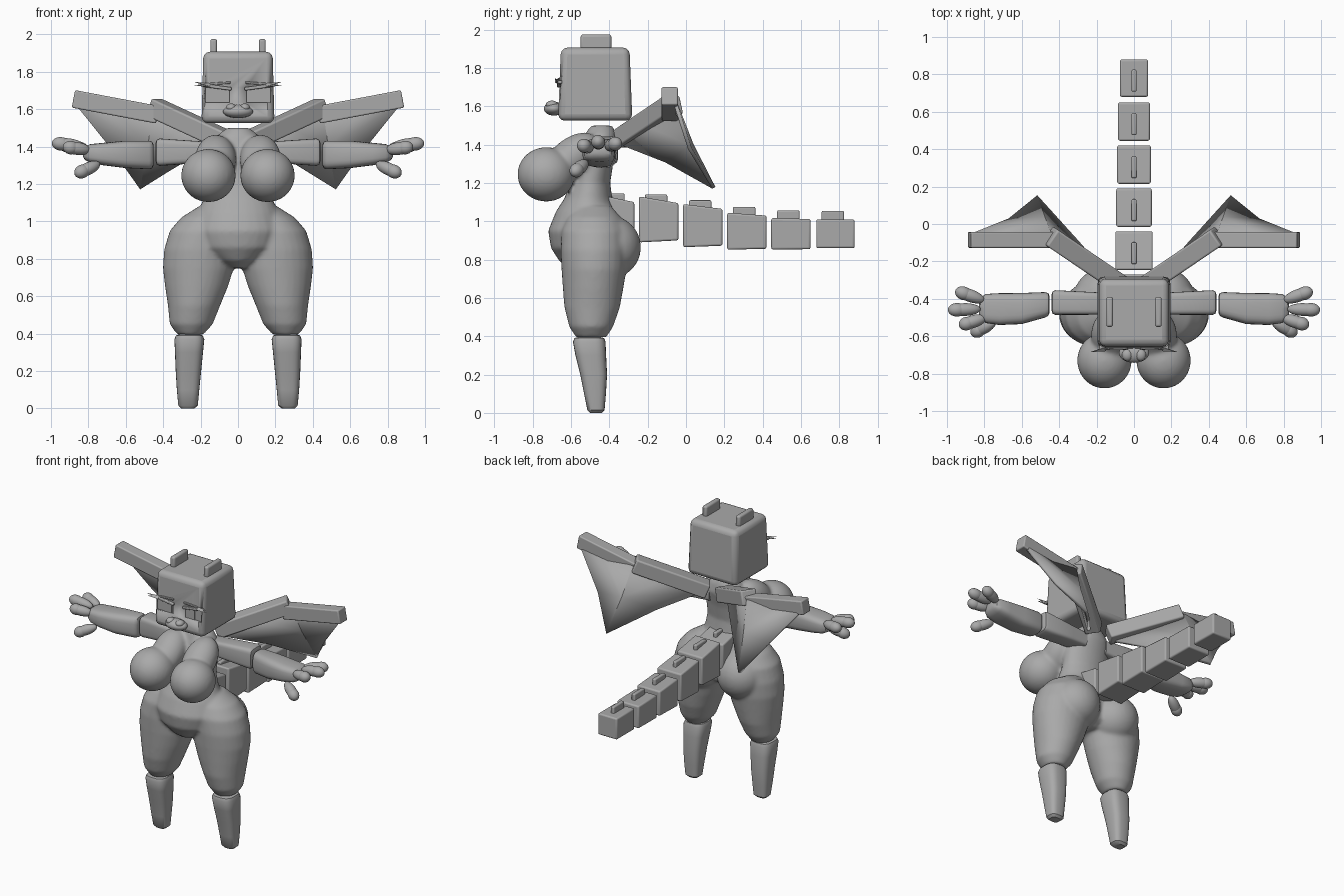
import bpy, bmesh, math
from mathutils import Vector, Matrix

cube = bpy.data.objects.get("Cube")
if cube:
    bpy.data.objects.remove(cube)

grey = bpy.data.materials.new("plain grey")
grey.use_nodes = True
COLOUR = (0.4, 0.4, 0.4, 1)
grey.diffuse_color = COLOUR
grey.node_tree.nodes["Principled BSDF"].inputs["Base Color"].default_value = COLOUR


def finish(name, bm, bevel=0, mirror=False, angle=40):
    """Turn a bmesh into a named, shaded object."""
    bmesh.ops.recalc_face_normals(bm, faces=bm.faces[:])
    mesh = bpy.data.meshes.new(name)
    bm.to_mesh(mesh)
    bm.free()
    mesh.materials.append(grey)
    ob = bpy.data.objects.new(name, mesh)
    bpy.context.collection.objects.link(ob)
    bpy.ops.object.select_all(action='DESELECT')
    bpy.context.view_layer.objects.active = ob
    ob.select_set(True)
    bpy.ops.object.shade_smooth_by_angle(angle=math.radians(angle))
    if bevel:
        mod = ob.modifiers.new("Bevel", 'BEVEL')
        mod.width, mod.segments = bevel, 3
    if mirror:
        ob.modifiers.new("Mirror", 'MIRROR').use_mirror_merge = False
    return ob


def add_box(bm, lo, hi):
    lo, hi = Vector(lo), Vector(hi)
    m = Matrix.Translation((lo + hi) / 2) @ Matrix.Diagonal((*(hi - lo), 1))
    return bmesh.ops.create_cube(bm, size=1, matrix=m)["verts"]


def box(name, lo, hi, **kw):
    bm = bmesh.new()
    add_box(bm, lo, hi)
    return finish(name, bm, **kw)


def beam(name, p, q, w, h, **kw):
    """Square bar from p to q."""
    p, q = Vector(p), Vector(q)
    m = Matrix.Translation((p + q) / 2) @ (q - p).to_track_quat('X', 'Z').to_matrix().to_4x4()
    bm = bmesh.new()
    bmesh.ops.create_cube(bm, size=1, matrix=m @ Matrix.Diagonal(((q - p).length, w, h, 1)))
    return finish(name, bm, **kw)


def add_ball(bm, c, r, rot=None):
    m = Matrix.Translation(c) @ (rot or Matrix()) @ Matrix.Diagonal((*r, 1))
    bmesh.ops.create_uvsphere(bm, u_segments=32, v_segments=20, radius=1, matrix=m)


def add_loft(bm, rings, power=2.0, axis='z', side=1, n=28):
    """Skin rings of (position, centre a, radius a, centre b, radius b)."""
    loops = []
    for t, a, ra, b, rb in rings:
        loop = []
        for i in range(n):
            c, s = math.cos(math.tau * i / n), math.sin(math.tau * i / n)
            u = a + ra * math.copysign(abs(c) ** (2 / power), c)
            v = b + rb * math.copysign(abs(s) ** (2 / power), s)
            loop.append(bm.verts.new((u * side, v, t) if axis == 'z' else (t, u, v)))
        loops.append(loop)
    for l0, l1 in zip(loops, loops[1:]):
        for i in range(n):
            bm.faces.new((l0[i], l0[i - 1], l1[i - 1], l1[i]))
    bm.faces.new(loops[0])
    bm.faces.new(loops[-1])


# Body: torso, thighs, hips and chest fused into one smooth skin
bm = bmesh.new()
add_loft(bm, [(.75, 0, .05, -.50, .10), (.79, 0, .13, -.50, .16), (.86, 0, .22, -.515, .19),
              (.95, 0, .25, -.52, .20), (1.05, 0, .215, -.52, .16), (1.12, 0, .185, -.51, .125),
              (1.2, 0, .165, -.50, .105), (1.3, 0, .165, -.48, .10), (1.4, 0, .15, -.45, .095),
              (1.46, 0, .11, -.445, .08), (1.5, 0, .06, -.44, .055)])
for s in (-1, 1):
    add_loft(bm, [(.395, .255, .07, -.495, .08), (.45, .25, .115, -.495, .115),
                  (.55, .235, .14, -.49, .145), (.65, .222, .168, -.485, .158),
                  (.75, .212, .19, -.48, .17), (.85, .207, .188, -.48, .175),
                  (.95, .19, .175, -.48, .17), (1.02, .165, .14, -.48, .14),
                  (1.08, .13, .08, -.48, .09)], side=s)
    add_ball(bm, (s * .16, -.40, .865), (.165, .165, .165))
    add_ball(bm, (s * .158, -.73, 1.245), (.146, .15, .142))
    tilt = Matrix.Rotation(math.radians(40), 4, 'X')
    add_ball(bm, (s * .12, -.60, 1.33), (.11, .17, .10), tilt)
body = finish("body", bm, angle=180)
remesh = body.modifiers.new("Remesh", 'REMESH')
remesh.mode, remesh.voxel_size, remesh.use_smooth_shade = 'VOXEL', 0.011, True
relax = body.modifiers.new("Smooth", 'SMOOTH')
relax.factor, relax.iterations = 0.5, 8

# Lower legs
bm = bmesh.new()
add_loft(bm, [(0, .268, .035, -.47, .03), (.015, .267, .052, -.47, .045), (.1, .267, .06, -.475, .057),
              (.2, .265, .068, -.482, .07), (.3, .262, .075, -.497, .08), (.37, .26, .08, -.505, .085),
              (.39, .26, .072, -.505, .078), (.397, .26, .05, -.505, .055)], power=3)
finish("lower_legs", bm, mirror=True)

# Arms, hands and fingers
bm = bmesh.new()
add_loft(bm, [(.08, -.425, .055, 1.37, .05), (.2, -.425, .06, 1.37, .058), (.42, -.42, .066, 1.37, .073),
              (.435, -.42, .06, 1.37, .065), (.44, -.42, .045, 1.37, .05)], power=5, axis='x')
finish("upper_arms", bm, mirror=True)
bm = bmesh.new()
add_loft(bm, [(.452, -.43, .045, 1.355, .055), (.458, -.43, .06, 1.355, .07), (.475, -.432, .068, 1.355, .076),
              (.6, -.452, .083, 1.358, .073), (.72, -.455, .085, 1.36, .06), (.79, -.452, .078, 1.363, .05),
              (.82, -.45, .06, 1.365, .035), (.83, -.45, .03, 1.365, .015)], power=3.4, axis='x')
finish("forearms", bm, mirror=True)
bm = bmesh.new()
for p, q in [((.80, -.41, 1.39), (.955, -.355, 1.41)), ((.82, -.455, 1.40), (.995, -.46, 1.42)),
             ((.79, -.50, 1.38), (.935, -.545, 1.40)), ((.74, -.52, 1.31), (.87, -.59, 1.25))]:
    p, q = Vector(p), Vector(q)
    turn = (q - p).to_track_quat('X', 'Z').to_matrix().to_4x4()
    add_ball(bm, (p + q) / 2, ((q - p).length / 2, .034, .034), turn)
    add_ball(bm, p.lerp(q, .72), ((q - p).length * .28, .036, .036), turn)
finish("fingers", bm, mirror=True)

# Head with recessed eyes
bm = bmesh.new()
for v in add_box(bm, (-.195, -.668, 1.525), (.195, -.28, 1.907)):
    if v.co.z > 1.7:
        v.co.x *= .95
        v.co.y += .015 if v.co.y < -.5 else -.015
head = finish("head", bm, bevel=.035)
cutter = box("eye_cutter", (.045, -.72, 1.635), (.175, -.65, 1.715), mirror=True)
cutter.hide_render = True
cutter.hide_viewport = True
cut = head.modifiers.new("Eyes", 'BOOLEAN')
cut.object, cut.operation = cutter, 'DIFFERENCE'
box("pupils", (.06, -.656, 1.637), (.118, -.648, 1.71), mirror=True)
box("horns", (.112, -.55, 1.88), (.148, -.39, 1.975), bevel=.012, mirror=True)
beam("eyelids", (.035, -.662, 1.708), (.185, -.66, 1.728), .025, .018, bevel=.005, mirror=True)
beam("brows", (.04, -.662, 1.742), (.15, -.66, 1.735), .016, .012, bevel=.004, mirror=True)

# Eyelashes sweeping outward
bm = bmesh.new()
for rise in (0, .018):
    tip = bm.verts.new((.235, -.685, 1.728 + rise))
    base = [bm.verts.new((.15, y, z)) for y, z in ((-.655, 1.715), (-.68, 1.722), (-.66, 1.738))]
    bm.faces.new(base)
    for i in range(3):
        bm.faces.new((base[i], base[i - 1], tip))
finish("eyelashes", bm, mirror=True)

# Snout with nostrils
bm = bmesh.new()
add_ball(bm, (0, -.69, 1.588), (.08, .052, .036))
for s in (-1, 1):
    add_ball(bm, (s * .036, -.70, 1.608), (.028, .032, .022))
finish("snout", bm, angle=180)

# Wing bars and membrane
root, elbow, tip = (.06, -.33, 1.43), (.45, -.065, 1.61), (.88, -.085, 1.655)
beam("inner_wing_bars", root, elbow, .105, .10, bevel=.01, mirror=True)
beam("outer_wing_bars", (.43, -.085, 1.57), tip, .085, .095, bevel=.008, mirror=True)
bm = bmesh.new()
outline = [(.10, -.33, 1.40), (.28, -.2, 1.5), (.45, -.05, 1.60), (.66, -.06, 1.60), (.87, -.06, 1.63),
           (.67, .02, 1.38), (.52, .145, 1.175), (.30, -.10, 1.31)]
verts = [bm.verts.new(p) for p in outline]
centre = bm.verts.new((.48, .03, 1.40))
for i in range(len(verts)):
    bm.faces.new((verts[i - 1], verts[i], centre))
wings = finish("wing_membranes", bm, mirror=True, angle=20)
thick = wings.modifiers.new("Solidify", 'SOLIDIFY')
thick.thickness, thick.offset = .02, 0

# Tail blocks, each with a fin on top: start, end, half width, bottom, top, slope
tail = [(-.46, -.27, .10, .91, 1.14, .04), (-.245, -.04, .10, .89, 1.13, .035), (-.015, .19, .095, .865, 1.09, .025),
        (.215, .42, .09, .852, 1.045, .015), (.445, .65, .085, .853, 1.017, .005), (.68, .88, .075, .86, 1.01, 0)]
for i, (y0, y1, w, z0, z1, slope) in enumerate(tail):
    bm = bmesh.new()
    for v in add_box(bm, (-w, y0, z0), (w, y1, z1)):
        if v.co.y > (y0 + y1) / 2:
            v.co.z -= slope * (1 if v.co.z > 1 else -.3)
    finish(f"tail_block_{i + 1}", bm, bevel=.01)
    mid = (y0 + y1) / 2 - .01
    box(f"tail_fin_{i + 1}", (-.014, mid - .062, z1 - .05), (.014, mid + .055, z1 + .045 - slope), bevel=.008)
